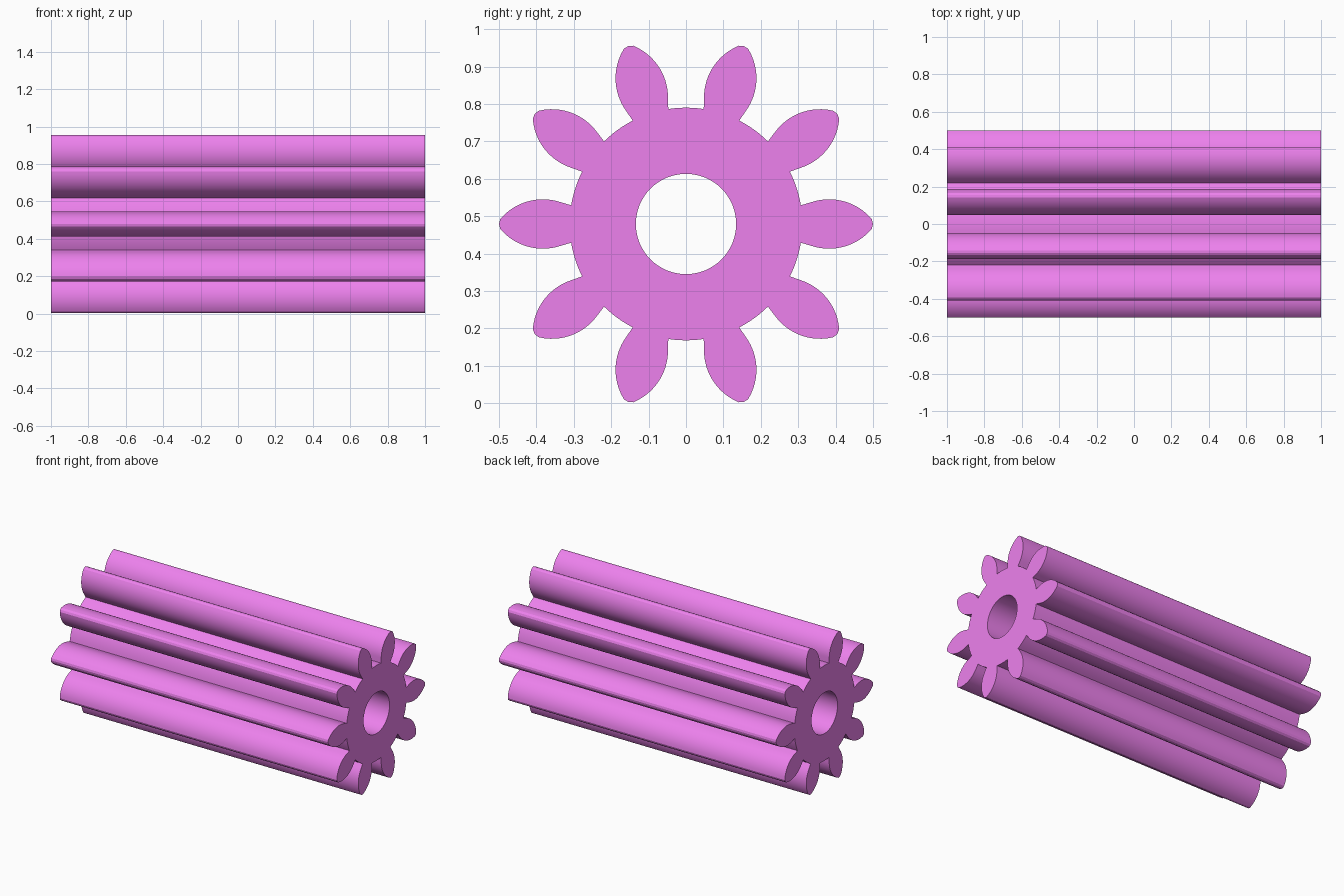
import bpy, bmesh
from math import sin, cos, pi, sqrt, atan2, radians

if "Cube" in bpy.data.objects:
    bpy.data.objects.remove(bpy.data.objects["Cube"])

TEETH, LENGTH, CENTRE_Z = 10, 2.0, 0.479
ROOT_R, TIP_R, BORE_R = 0.311, 0.5, 0.134


def flank_points(steps=14):
    """Half a tooth as (radius, angle): short root fillet line, then a round flank."""
    pts = [(0.307, 0.05)]
    for i in range(steps + 1):
        u = 0.337 + (0.4968 - 0.337) * i / steps
        pts.append((u, sqrt(0.15 ** 2 - (u - 0.3825) ** 2) - 0.084))
    return [(sqrt(u * u + v * v), atan2(v, u)) for u, v in pts]


# gear outline: flank up, rounded tip, flank down, root arc
flank = flank_points()
root_a = flank[0][1]
pitch = 2 * pi / TEETH
outline = []
for t in range(TEETH):
    a = t * pitch
    outline += [(r, a - f) for r, f in flank]
    outline.append((TIP_R, a))
    outline += [(r, a + f) for r, f in reversed(flank)]
    gap = pitch - 2 * root_a
    outline += [(ROOT_R, a + root_a + gap * k / 6) for k in range(1, 6)]
bore = [(BORE_R, 2 * pi * i / 64) for i in range(64)]

# fill the profile with its bore, then extrude along x
bm = bmesh.new()
edges = []
for loop in (outline, bore):
    vs = [bm.verts.new((-LENGTH / 2, r * cos(a), CENTRE_Z + r * sin(a))) for r, a in loop]
    edges += [bm.edges.new((vs[i], vs[(i + 1) % len(vs)])) for i in range(len(vs))]
bmesh.ops.triangle_fill(bm, edges=edges, use_beauty=True, normal=(-1, 0, 0))
ext = bmesh.ops.extrude_face_region(bm, geom=bm.faces[:], use_keep_orig=True)
new_verts = [g for g in ext["geom"] if isinstance(g, bmesh.types.BMVert)]
bmesh.ops.translate(bm, verts=new_verts, vec=(LENGTH, 0, 0))
bmesh.ops.recalc_face_normals(bm, faces=bm.faces[:])

mesh = bpy.data.meshes.new("pinion_gear")
bm.to_mesh(mesh)
bm.free()
gear = bpy.data.objects.new("pinion_gear", mesh)
bpy.context.collection.objects.link(gear)

# violet material
mat = bpy.data.materials.new("violet")
mat.diffuse_color = (0.85, 0.22, 0.85, 1)
mat.use_nodes = True
mat.node_tree.nodes["Principled BSDF"].inputs["Base Color"].default_value = mat.diffuse_color
mesh.materials.append(mat)

# smooth flanks and bore, sharp ends and tips
bpy.context.view_layer.objects.active = gear
gear.select_set(True)
bpy.ops.object.shade_smooth_by_angle(angle=radians(25))
